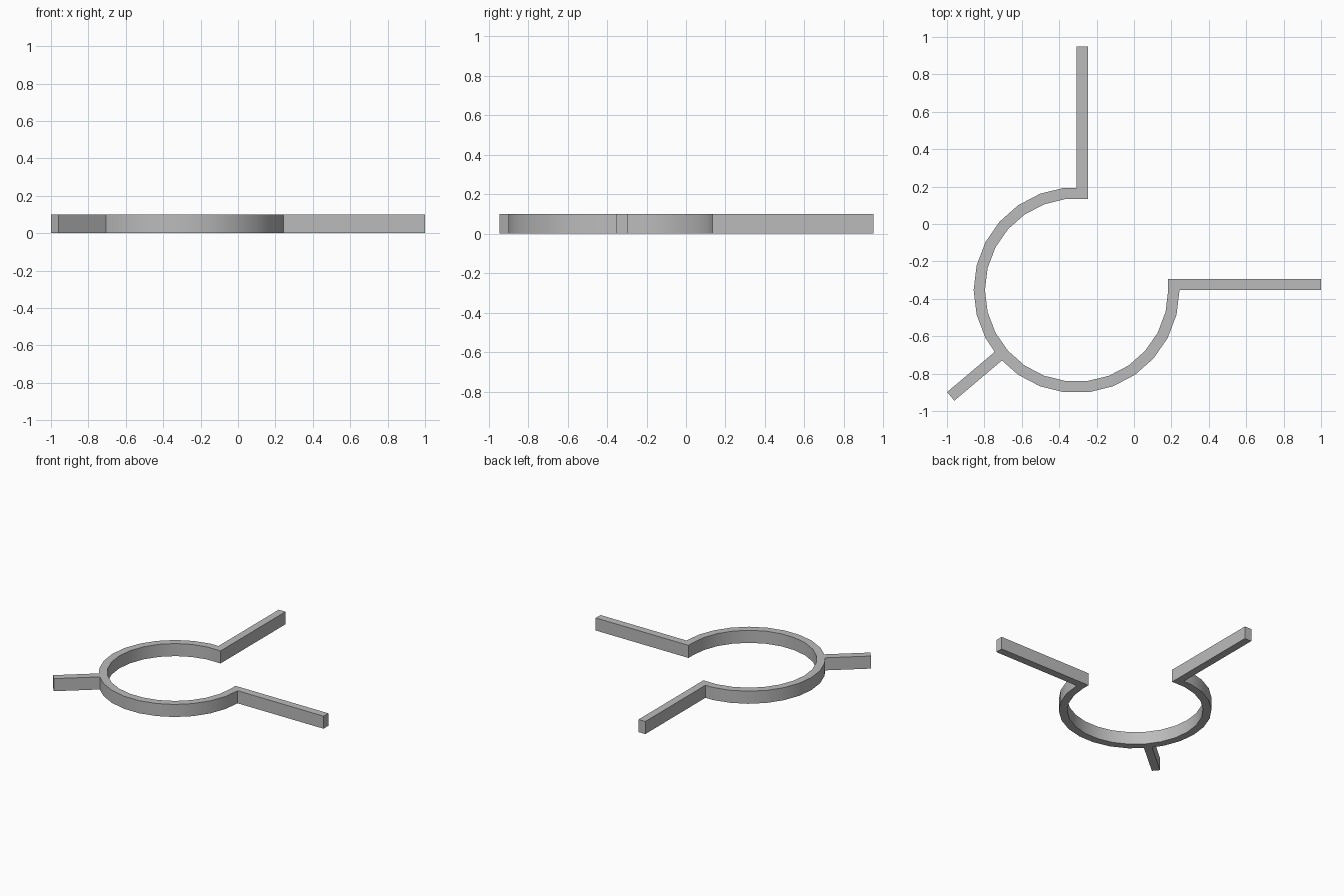
import bpy, bmesh
from math import cos, sin, pi, radians
from mathutils import Vector

cube = bpy.data.objects.get("Cube")
if cube:
    bpy.data.objects.remove(cube, do_unlink=True)

CENTRE = Vector((-0.307, -0.353))
OUTER, INNER = 0.5505, 0.49
BAR, HEIGHT = 0.06, 0.10
STEP = 2 * pi / 26
FLAT = cos(STEP / 2)          # middle of a ring side compared with its corner


def polar(radius, angle):
    return CENTRE + radius * Vector((cos(angle), sin(angle)))


def arc(radius, first, last):
    """Ring corners, numbered from the left-hand corner."""
    return [polar(radius, pi + i * STEP) for i in range(first, last + 1)]


# Stub leg, standing radially on the outside of the ring
leg_angle = radians(220.2)
out = Vector((cos(leg_angle), sin(leg_angle)))
side = Vector((-out.y, out.x)) * BAR / 2
foot, tip = CENTRE + out * 0.548, CENTRE + out * 0.881
leg = [foot - side, tip - side, tip + side, foot + side]

# Outside edge, from the back arm round the ring to the side arm
cx, cy = CENTRE
outline = [Vector((cx, 0.95)), Vector((cx, cy + OUTER * FLAT))]
outline += arc(OUTER, -6, 2) + leg + arc(OUTER, 4, 13)
# Side arm
outline += [Vector((1, cy)), Vector((1, cy + BAR)),
            Vector((cx + INNER, cy + BAR))]
# Inside edge back to the back arm
outline += arc(INNER, -6, 13)[::-1]
outline += [Vector((cx, cy + INNER * FLAT)),
            Vector((cx + BAR, cy + INNER * FLAT)), Vector((cx + BAR, 0.95))]

# Extrude the outline into a solid bar
bm = bmesh.new()
base = bm.faces.new([bm.verts.new((p.x, p.y, 0)) for p in outline])
grown = bmesh.ops.extrude_face_region(bm, geom=[base], use_keep_orig=True)
top = [v for v in grown["geom"] if isinstance(v, bmesh.types.BMVert)]
bmesh.ops.translate(bm, verts=top, vec=(0, 0, HEIGHT))
bmesh.ops.recalc_face_normals(bm, faces=bm.faces)
mesh = bpy.data.meshes.new("ring_bracket")
bm.to_mesh(mesh)
bm.free()

# Plain grey finish
grey = bpy.data.materials.new("grey")
grey.use_nodes = True
colour = (0.5, 0.5, 0.5, 1)
grey.diffuse_color = colour
grey.node_tree.nodes["Principled BSDF"].inputs["Base Color"].default_value = colour
mesh.materials.append(grey)

bracket = bpy.data.objects.new("ring_bracket", mesh)
bpy.context.collection.objects.link(bracket)
bpy.context.view_layer.objects.active = bracket
bracket.select_set(True)
bpy.ops.object.shade_smooth_by_angle(angle=radians(30))
